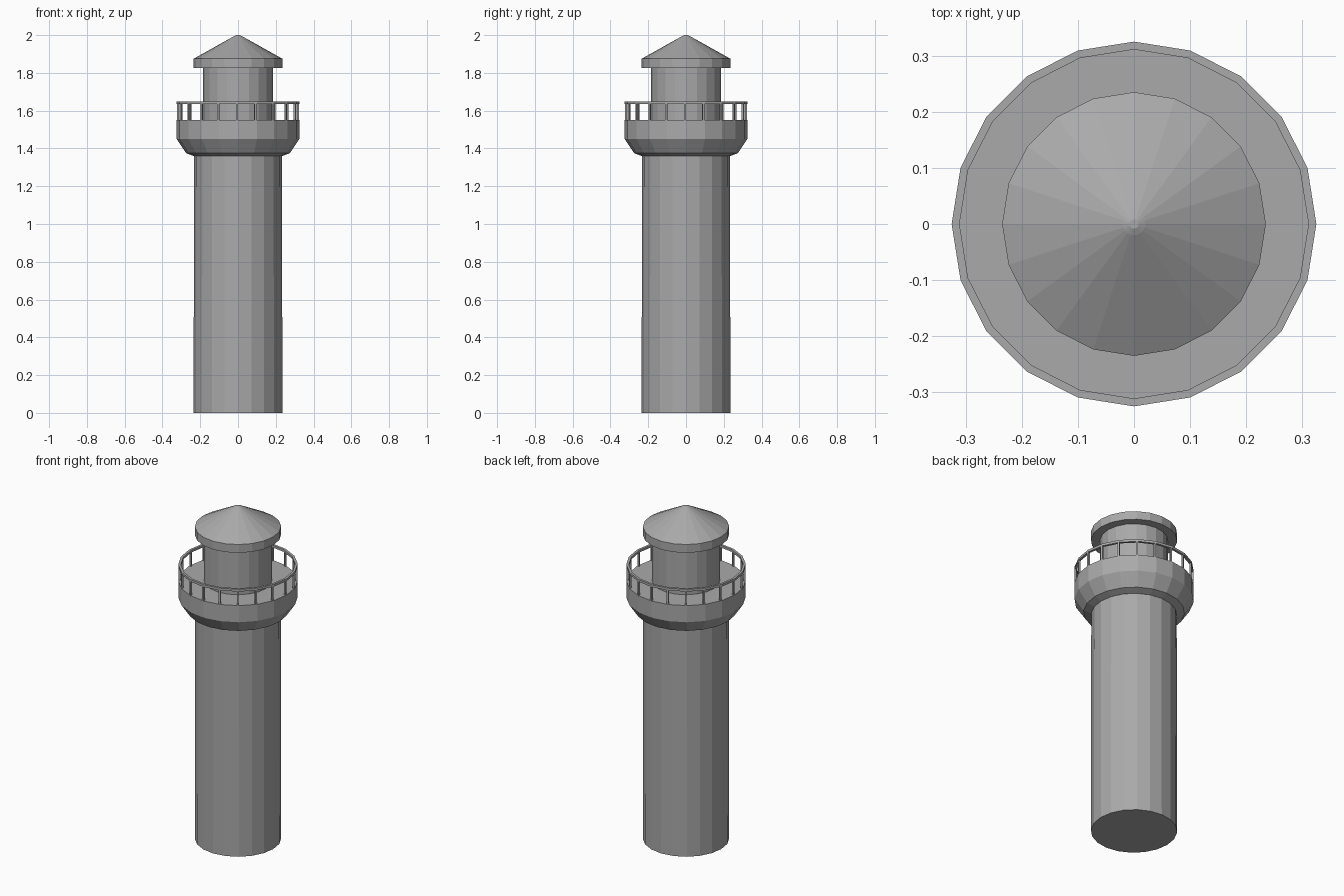
import bpy, bmesh, math

SIDES = 20
STEP = 2 * math.pi / SIDES

cube = bpy.data.objects.get("Cube")
if cube:
    bpy.data.objects.remove(cube, do_unlink=True)

stone = bpy.data.materials.new("stone grey")
stone.use_nodes = True
grey = (0.4, 0.4, 0.4, 1)
stone.diffuse_color = grey
stone.node_tree.nodes["Principled BSDF"].inputs["Base Color"].default_value = grey


def finish(name, bm):
    bmesh.ops.recalc_face_normals(bm, faces=bm.faces)
    mesh = bpy.data.meshes.new(name)
    bm.to_mesh(mesh)
    bm.free()
    mesh.materials.append(stone)
    obj = bpy.data.objects.new(name, mesh)
    bpy.context.collection.objects.link(obj)
    return obj


def lathe(name, profile, turn=0.0, ring=False):
    """Revolve (radius, height) points; ring joins the ends, otherwise they are capped."""
    bm = bmesh.new()
    loops = [[bm.verts.new((r * math.cos(turn + i * STEP), r * math.sin(turn + i * STEP), z))
              for i in range(SIDES)] for r, z in profile]
    pairs = list(zip(loops, loops[1:]))
    if ring:
        pairs.append((loops[-1], loops[0]))
    else:
        bm.faces.new(loops[0])
        bm.faces.new(loops[-1])
    for low, high in pairs:
        for i in range(SIDES):
            j = (i + 1) % SIDES
            bm.faces.new((low[i], low[j], high[j], high[i]))
    return finish(name, bm)


# Main shaft
lathe("tower", [(0.235, 0), (0.233, 1.38)])

# Flared gallery with a flat deck
lathe("gallery", [(0.235, 1.36), (0.275, 1.375), (0.325, 1.45), (0.325, 1.55)])

# Lantern room and conical roof
lathe("lantern_room", [(0.185, 1.55), (0.185, 1.83)])
lathe("roof", [(0.235, 1.825), (0.235, 1.875), (0.02, 1.995), (0.008, 2.0)])

# Handrail
turn = math.radians(-1.2)
lathe("handrail", [(0.311, 1.634), (0.325, 1.634), (0.325, 1.648), (0.311, 1.648)], ring=True)

# Railing posts
bm = bmesh.new()
for i in range(SIDES):
    angle = turn + i * STEP
    bottom, top = 1.545, 1.64
    corners = []
    for z in (bottom, top):
        for dr, dt in ((-1, -1), (1, -1), (1, 1), (-1, 1)):
            r, t = 0.318 + dr * 0.005, dt * 0.005
            corners.append(bm.verts.new((r * math.cos(angle) - t * math.sin(angle),
                                         r * math.sin(angle) + t * math.cos(angle), z)))
    low, high = corners[:4], corners[4:]
    bm.faces.new(low)
    bm.faces.new(high)
    for k in range(4):
        n = (k + 1) % 4
        bm.faces.new((low[k], low[n], high[n], high[k]))
finish("railing_posts", bm)
